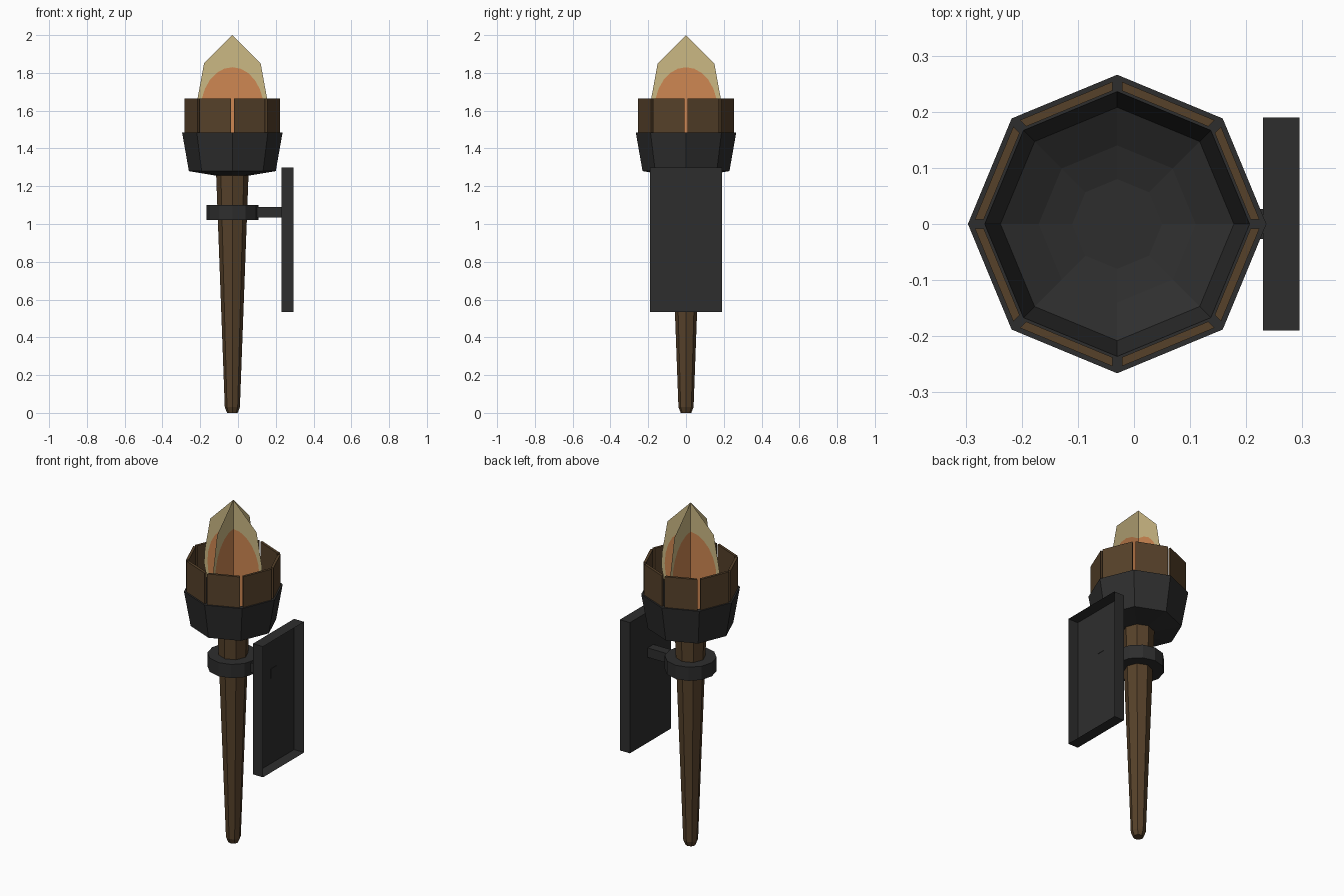
import bpy, bmesh, math
from mathutils import Vector

if "Cube" in bpy.data.objects:
    bpy.data.objects.remove(bpy.data.objects["Cube"])

AX = -0.03  # x position of the torch axis


def material(name, rgb):
    m = bpy.data.materials.new(name)
    m.diffuse_color = (*rgb, 1)
    m.use_nodes = True
    m.node_tree.nodes["Principled BSDF"].inputs["Base Color"].default_value = m.diffuse_color
    return m


WOOD = material("dark wood", (0.093, 0.053, 0.023))
IRON = material("black iron", (0.027, 0.027, 0.027))
YELLOW = material("flame yellow", (0.60, 0.48, 0.23))
ORANGE = material("flame orange", (0.62, 0.245, 0.085))


def finish(name, bm, mats, recalc=True):
    if recalc:
        bmesh.ops.recalc_face_normals(bm, faces=bm.faces)
    me = bpy.data.meshes.new(name)
    bm.to_mesh(me)
    bm.free()
    for m in mats:
        me.materials.append(m)
    ob = bpy.data.objects.new(name, me)
    bpy.context.collection.objects.link(ob)
    return ob


def lathe(name, profile, sides, mat, cap=True, closed=False):
    """Flat-sided solid of revolution about the torch axis; profile is (r, z)."""
    bm = bmesh.new()
    rings = [[bm.verts.new((AX + r * math.cos(2 * math.pi * i / sides),
                            r * math.sin(2 * math.pi * i / sides), z))
              for i in range(sides)] for r, z in profile]
    pairs = list(zip(rings, rings[1:])) + ([(rings[-1], rings[0])] if closed else [])
    for a, b in pairs:
        for i in range(sides):
            j = (i + 1) % sides
            bm.faces.new((a[i], a[j], b[j], b[i]))
    if cap:
        bm.faces.new(rings[0][::-1])
        bm.faces.new(rings[-1])
    return finish(name, bm, [mat])


def box(name, lo, hi, mat, open_back=False):
    bm = bmesh.new()
    bmesh.ops.create_cube(bm, size=1)
    for v in bm.verts:
        v.co = Vector([l + (c + 0.5) * (h - l) for c, l, h in zip(v.co, lo, hi)])
    bm.normal_update()
    if open_back:
        bmesh.ops.delete(bm, geom=[f for f in bm.faces if f.normal.x > 0.9],
                         context='FACES')
    return finish(name, bm, [mat], recalc=not open_back)


# Tapered handle, collar and iron cup
lathe("handle", [(0.028, 0), (0.04, 0.03), (0.086, 1.27)], 8, WOOD)
lathe("collar", [(0.138, 1.02), (0.138, 1.10)], 12, IRON)
lathe("cup", [(0.08, 1.255), (0.23, 1.28), (0.266, 1.485), (0.236, 1.485),
              (0.208, 1.33), (0.14, 1.295), (0.08, 1.28)], 8, IRON)

# Wall bracket: arm and plate, hollow towards the wall
box("bracket_arm", (0.06, -0.027, 1.035), (0.232, 0.027, 1.09), IRON)
box("wall_plate", (0.23, -0.19, 0.535), (0.295, 0.19, 1.30), IRON, open_back=True)

# Eight wooden staves with narrow gaps at the corners
for k in range(8):
    bm = bmesh.new()
    outline = []
    for r in (0.257, 0.241):
        p, q = (Vector((AX + r * math.cos(a), r * math.sin(a), 1.48))
                for a in (k * math.pi / 4, (k + 1) * math.pi / 4))
        d = (q - p).normalized() * 0.009
        ends = [p + d, q - d]
        outline += ends if r > 0.25 else ends[::-1]
    base = bm.faces.new([bm.verts.new(c) for c in outline])
    top = bmesh.ops.extrude_face_region(bm, geom=[base])["geom"]
    for v in top:
        if isinstance(v, bmesh.types.BMVert):
            v.co.z = 1.665
    if not base.is_valid or len(bm.faces) < 6:
        bm.faces.new([v for v in bm.verts if v.co.z < 1.5])
    finish(f"stave_{k + 1}", bm, [WOOD])

# Two crossed flame cards: orange core inside a pointed yellow outline
OUTER = [(0, 2.0), (0.15, 1.85), (0.17, 1.74), (0.185, 1.66), (0.19, 1.58),
         (0.16, 1.44), (0.0, 1.34)]
CORE = [(0.168 * math.sin(math.radians(a)), 1.60 + 0.23 * math.cos(math.radians(a)))
        for a in range(0, 181, 15)]


def loop(half):
    return half + [(-u, z) for u, z in half[-2:0:-1]]


for name, along_x in (("flame_wide", True), ("flame_deep", False)):
    bm = bmesh.new()

    def ring(half):
        vs = [bm.verts.new((AX + u, 0, z) if along_x else (AX, u, z))
              for u, z in loop(half)]
        return vs, [bm.edges.new((vs[i], vs[(i + 1) % len(vs)])) for i in range(len(vs))]

    outer, outer_edges = ring(OUTER)
    core, core_edges = ring(CORE)
    bmesh.ops.triangle_fill(bm, edges=outer_edges + core_edges, use_beauty=True)
    core_set = set(core)
    bmesh.ops.delete(bm, geom=[f for f in bm.faces if all(v in core_set for v in f.verts)],
                     context='FACES_ONLY')
    bm.faces.new(core).material_index = 1
    finish(name, bm, [YELLOW, ORANGE])
